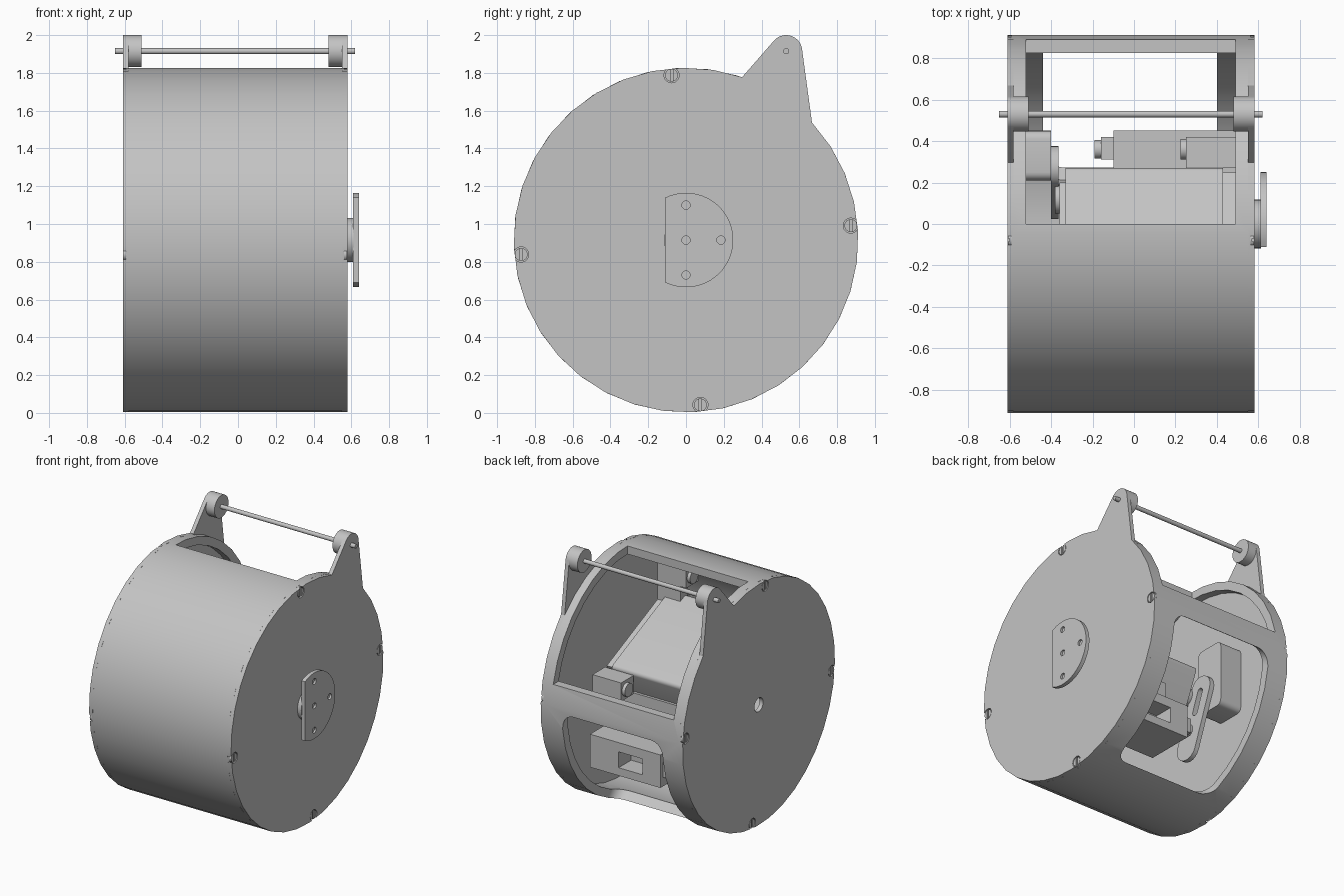
import bpy, bmesh, math
from mathutils import Vector, Matrix

old = bpy.data.objects.get("Cube")
if old:
    bpy.data.objects.remove(old, do_unlink=True)

CZ = 0.915          # height of the drum axis
R = 0.912           # drum radius
LEFT, RIGHT = -0.61, 0.58
PLATE = 0.03        # end plate thickness
EAR = (0.53, 1.915)

grey = bpy.data.materials.new("plain grey")
grey.use_nodes = True
grey.diffuse_color = (0.55, 0.55, 0.55, 1)
grey.node_tree.nodes["Principled BSDF"].inputs["Base Color"].default_value = (0.55, 0.55, 0.55, 1)


def arc(cy, cz, r, a0, a1, n):
    """Points of an arc in the y-z plane, angles in degrees."""
    angles = [math.radians(a0 + (a1 - a0) * i / n) for i in range(n + 1)]
    return [(cy + r * math.cos(a), cz + r * math.sin(a)) for a in angles]


def circle(cy, cz, r, n=24, start=0):
    return arc(cy, cz, r, start, start + 360, n)[:-1]


def rounded(w, h, r):
    """Rounded rectangle outline centred on the origin."""
    pts = []
    for k, (sy, sz) in enumerate(((1, 1), (-1, 1), (-1, -1), (1, -1))):
        pts += arc(sy * (w / 2 - r), sz * (h / 2 - r), r, 90 * k, 90 * k + 90, 5)
    return pts


def prism(name, pts, x0, x1, matrix=None):
    """Extrude a y-z outline along x."""
    bm = bmesh.new()
    face = bm.faces.new([bm.verts.new((x0, y, z)) for y, z in pts])
    ext = bmesh.ops.extrude_face_region(bm, geom=[face])
    moved = [v for v in ext["geom"] if isinstance(v, bmesh.types.BMVert)]
    bmesh.ops.translate(bm, verts=moved, vec=(x1 - x0, 0, 0))
    if matrix:
        bm.transform(matrix)
    bmesh.ops.recalc_face_normals(bm, faces=bm.faces[:])
    mesh = bpy.data.meshes.new(name)
    bm.to_mesh(mesh)
    bm.free()
    mesh.materials.append(grey)
    ob = bpy.data.objects.new(name, mesh)
    bpy.context.collection.objects.link(ob)
    return ob


def box(name, xs, ys, zs, matrix=None):
    (y0, y1), (z0, z1) = ys, zs
    return prism(name, [(y0, z0), (y1, z0), (y1, z1), (y0, z1)], xs[0], xs[1], matrix)


def cut(ob, cutters):
    """Subtract the cutters from the object and delete them."""
    for c in cutters:
        mod = ob.modifiers.new("cut", 'BOOLEAN')
        mod.operation, mod.solver, mod.object = 'DIFFERENCE', 'EXACT', c
    dg = bpy.context.evaluated_depsgraph_get()
    mesh = bpy.data.meshes.new_from_object(ob.evaluated_get(dg))
    ob.modifiers.clear()
    ob.data = mesh
    for c in cutters:
        bpy.data.objects.remove(c, do_unlink=True)
    return ob


# Drum shell with an upper window and a rounded lower window
shell = prism("drum_shell", circle(0, CZ, R, 36, 2.8), LEFT + PLATE, RIGHT - PLATE)
lower_axis = Matrix.Translation((-0.02, 0, CZ)) @ Matrix.Rotation(math.radians(-36), 4, 'X') \
    @ Matrix.Rotation(math.radians(90), 4, 'Z')
lower = prism("lower_cutter", rounded(0.84, 1.08, 0.09), 0.3, 1.3, lower_axis)
cut(shell, [
    prism("bore_cutter", circle(0, CZ, 0.85, 36, 2.8), -1, 1),
    box("upper_cutter", (-0.52, 0.49), (0, 1.2), (CZ + 0.2, 2.2)),
    lower,
])

# End plates, each with an ear, a boss and slotted screws around the rim
outline = arc(0, CZ, R, 71, 403, 33) + arc(*EAR, 0.085, 8, 142, 12)
screw_angles = (95, 5, 275, 185)
for side, x0, x1, out in (("right_side", LEFT, LEFT + PLATE, -1), ("left_side", RIGHT - PLATE, RIGHT, 1)):
    face_x = x0 if out < 0 else x1
    plate = prism(side + "_plate", outline, x0, x1)
    spots = [arc(0, CZ, 0.876, a, a, 1)[0] for a in screw_angles]
    cutters = [prism("recess_cutter", circle(y, z, 0.04), face_x - out * 0.018, face_x + out * 0.05)
               for y, z in spots]
    if out < 0:
        cutters.append(prism("hole_cutter", circle(0, CZ, 0.052), x0 - 0.1, x1 + 0.1))
    cut(plate, cutters)
    for y, z in spots:
        head = prism(side + "_screw", circle(y, z, 0.034), face_x - out * 0.02, face_x - out * 0.002)
        cut(head, [box("slot_cutter", (face_x - 0.01, face_x + 0.01),
                       (y - 0.007, y + 0.007), (z - 0.1, z + 0.1))])
    prism(side + "_ear_boss", circle(*EAR, 0.085, 32), x0 if out < 0 else x1 - 0.1,
          x0 + 0.1 if out < 0 else x1)

# Rod through both ears
prism("cross_rod", circle(*EAR, 0.016, 16), -0.65, 0.62)

# Output hub: round flange with one flat side and four holes
prism("hub_shaft", circle(0, CZ, 0.117, 32), RIGHT, 0.612)
flat = 180 - math.degrees(math.acos(0.11 / 0.25))
hub = prism("hub_flange", arc(0, CZ, 0.25, -flat, flat, 40), 0.61, 0.64)
cut(hub, [prism("hole_cutter", circle(y, CZ + z, 0.022, 16), 0.625, 0.7)
          for y, z in ((0, 0), (0, 0.185), (0, -0.185), (0.185, 0))])

# Tilted motor body inside the drum
tilt = Matrix.Translation((0, -0.17, 0.98)) @ Matrix.Rotation(math.radians(-24), 4, 'X')
prism("motor_body", rounded(0.78, 0.46, 0.03), -0.33, 0.43, tilt)
box("motor_end_cap", (0.43, 0.49), (-0.37, 0.37), (-0.21, 0.2), tilt)
box("motor_gear_cover", (-0.36, -0.33), (-0.3, 0.33), (-0.19, 0.17), tilt)

# Mounting tabs with screws at both ends of the motor
for end, y, z in (("back", 0.36, 0.94), ("front", -0.42, 1.5)):
    box(end + "_mount_tab", (0.25, 0.49), (y - 0.09, y + 0.06), (z - 0.07, z + 0.07))
    prism(end + "_mount_screw", circle(y, z, 0.05, 20), 0.225, 0.25)
box("front_mount_link", (0.3, 0.49), (-0.45, -0.36), (1.2, 1.45))

# Lower carrier block with a pocket, and its small screw
block = box("carrier_block", (-0.1, 0.49), (0.08, 0.45), (0.32, 0.57))
cut(block, [box("pocket_cutter", (0.05, 0.25), (0.3, 0.6), (0.38, 0.5))])
box("carrier_link", (-0.1, 0.43), (0.02, 0.22), (0.5, 0.85))
box("carrier_boss", (-0.16, -0.1), (0.31, 0.42), (0.39, 0.5))
prism("carrier_screw", circle(0.36, 0.445, 0.045, 20), -0.19, -0.16)

# Long rounded crank arm on the motor side, and the bracket that holds it
arm_axis = Matrix.Translation((0, 0.2, 0.68)) @ Matrix.Rotation(math.radians(-21), 4, 'X')
arm = prism("crank_arm", rounded(0.2, 0.62, 0.095), -0.4, -0.365, arm_axis)
cut(arm, [prism("slot_cutter", rounded(0.05, 0.2, 0.024), -0.5, -0.3,
                arm_axis @ Matrix.Translation((0, 0, 0.12)))])
prism("crank_shaft", circle(0.12, 0.88, 0.07), -0.38, -0.33)
prism("side_bracket", rounded(0.24, 0.5, 0.04), -0.58, -0.4,
      Matrix.Translation((0, 0.33, 0.95)))

# Smooth round surfaces, keep edges crisp
bpy.ops.object.select_all(action='DESELECT')
for ob in bpy.context.scene.objects:
    if ob.type == 'MESH' and ob.data.materials and ob.data.materials[0] == grey:
        ob.select_set(True)
        bpy.context.view_layer.objects.active = ob
bpy.ops.object.shade_smooth_by_angle(angle=math.radians(25))
